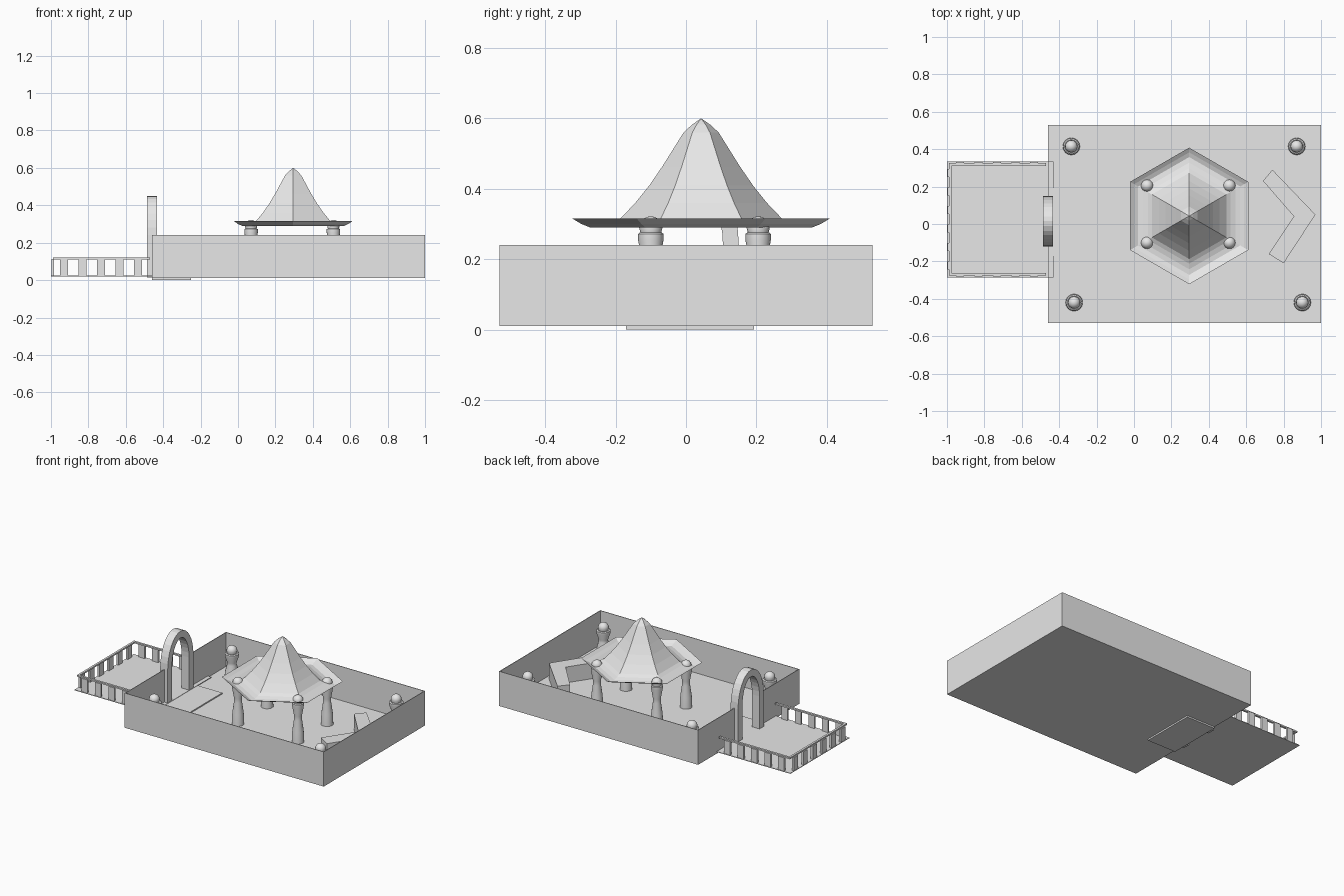
import bpy, bmesh
from math import sin, cos, pi

cube = bpy.data.objects.get("Cube")
if cube:
    bpy.data.objects.remove(cube)

stone = bpy.data.materials.new("light_grey")
stone.use_nodes = True
GREY = (0.8, 0.8, 0.8, 1)
stone.diffuse_color = GREY
stone.node_tree.nodes["Principled BSDF"].inputs["Base Color"].default_value = GREY


def finish(name, bm):
    bmesh.ops.recalc_face_normals(bm, faces=bm.faces)
    mesh = bpy.data.meshes.new(name)
    bm.to_mesh(mesh)
    bm.free()
    mesh.materials.append(stone)
    obj = bpy.data.objects.new(name, mesh)
    bpy.context.collection.objects.link(obj)
    return obj


def box(name, x, y, z):
    """Box from (low, high) ranges on each axis."""
    bm = bmesh.new()
    bmesh.ops.create_cube(bm, size=1)
    for v in bm.verts:
        for i, (lo, hi) in enumerate((x, y, z)):
            v.co[i] = lo if v.co[i] < 0 else hi
    return finish(name, bm)


def prism(name, points, offset):
    """Extrude a flat outline along an offset."""
    bm = bmesh.new()
    face = bm.faces.new([bm.verts.new(p) for p in points])
    ext = bmesh.ops.extrude_face_region(bm, geom=[face])["geom"]
    moved = [g for g in ext if isinstance(g, bmesh.types.BMVert)]
    bmesh.ops.translate(bm, verts=moved, vec=offset)
    bm.faces.ensure_lookup_table()
    return finish(name, bm)


def lathe(name, x, y, profile, sides, turn=0):
    """Revolve (radius, height) points; a zero radius closes to a tip."""
    bm = bmesh.new()
    rings = []
    for r, z in profile:
        count = sides if r else 1
        rings.append([bm.verts.new((x + r * cos(turn + 2 * pi * i / sides),
                                    y + r * sin(turn + 2 * pi * i / sides), z))
                      for i in range(count)])
    for a, b in zip(rings, rings[1:]):
        for i in range(sides):
            j = (i + 1) % sides
            corners = [a[i % len(a)], a[j % len(a)], b[j % len(b)], b[i % len(b)]]
            bm.faces.new(list(dict.fromkeys(corners)))
    return finish(name, bm)


# Courtyard floor and thin enclosing walls
LEFT, RIGHT, SIDE, WALL = -0.46, 1.0, 0.53, 0.004
HEIGHT = (0.01, 0.24)
box("floor", (LEFT, RIGHT), (-SIDE, SIDE), (0.01, 0.014))
box("front_wall", (LEFT, RIGHT), (-SIDE, -SIDE + WALL), HEIGHT)
box("back_wall", (LEFT, RIGHT), (SIDE - WALL, SIDE), HEIGHT)
box("end_wall", (RIGHT - WALL, RIGHT), (-SIDE, SIDE), HEIGHT)
box("gate_wall_front", (LEFT, LEFT + WALL), (-SIDE, -0.11), HEIGHT)
box("gate_wall_back", (LEFT, LEFT + WALL), (0.14, SIDE), HEIGHT)

# Entry step and deck
box("entry_step", (LEFT, -0.25), (-0.17, 0.193), (0, 0.022))
box("deck", (-1.0, -0.43), (-0.285, 0.335), (0.02, 0.024))

# Deck railing: rails with evenly spaced flat posts on the outside
RAIL = (0.11, 0.12)
POST = (0.022, 0.112)
for side, y, out in (("front", -0.268, -1), ("back", 0.318, 1)):
    box(f"{side}_rail", (-0.99, -0.47), (y - 0.007, y + 0.007), RAIL)
    for i in range(5):
        x = -0.93 + 0.099 * i
        box(f"{side}_rail_post", (x - 0.022, x + 0.022),
            sorted((y, y + out * 0.014)), POST)
box("end_rail", (-0.99, -0.976), (-0.275, 0.325), RAIL)
for i in range(6):
    y = -0.222 + 0.099 * i
    box("end_rail_post", (-0.998, -0.983), (y - 0.022, y + 0.022), POST)

# Gate arch: outer curve one way, inner curve back
steps = 16
arch = []
for r, h, order in ((0.135, 0.21, range(steps + 1)),
                    (0.09, 0.165, range(steps, -1, -1))):
    curve = [(-0.487, 0.015 + r * cos(pi * i / steps), 0.24 + h * sin(pi * i / steps))
             for i in order]
    feet = [(-0.487, 0.015 + s * r, 0.014) for s in (1, -1)]
    arch += [feet[0]] + curve + [feet[1]] if r > 0.1 else [feet[1]] + curve + [feet[0]]
prism("gate_arch", arch, (0.055, 0, 0))

# Pavilion roof: six-sided, swept peak with an upturned brim
CX, CY = 0.295, 0.043
roof = lathe("pavilion_roof", CX, CY,
             [(0.365, 0.315), (0.34, 0.3), (0.315, 0.29), (0.285, 0.293),
              (0.255, 0.302), (0.23, 0.315), (0.187, 0.36), (0.147, 0.41),
              (0.11, 0.464), (0.078, 0.515), (0.05, 0.56), (0.025, 0.583), (0, 0.6)],
             6, pi / 2)

# Waisted columns with ball finials carry the roof; shorter ones fill the corners
BALL = [(0.033 * cos(a), 0.033 * sin(a)) for a in (-0.5, 0, 0.4, 0.8, 1.2)] + [(0, 0.033)]


def column(name, x, y, top, width):
    neck = top - 0.06
    profile = [(0, 0.014), (width, 0.014), (width * 0.92, neck * 0.33),
               (width * 0.64, neck * 0.62), (width * 0.64, neck * 0.72),
               (width * 0.95, neck * 0.97), (width * 0.95, neck + 0.01),
               (width * 0.8, neck + 0.014)]
    profile += [(r, z + top - 0.033) for r, z in BALL]
    obj = lathe(name, x, y, profile, 16)
    for o in bpy.context.selected_objects:
        o.select_set(False)
    obj.select_set(True)
    bpy.context.view_layer.objects.active = obj
    bpy.ops.object.shade_smooth_by_angle(angle=0.6)


for x in (0.07, 0.51):
    for y in (-0.1, 0.205):
        column("pavilion_column", x, y, 0.322, 0.038)
for x, y in ((-0.335, 0.415), (0.87, 0.415), (-0.32, -0.42), (0.9, -0.42)):
    column("corner_pillar", x, y, 0.228, 0.046)

# Chevron bench
bench = [(0.69, 0.23), (0.74, 0.29), (0.97, 0.05), (0.8, -0.21), (0.72, -0.16), (0.855, 0.04)]
prism("corner_bench", [(x, y, 0.014) for x, y in bench], (0, 0, 0.105))
